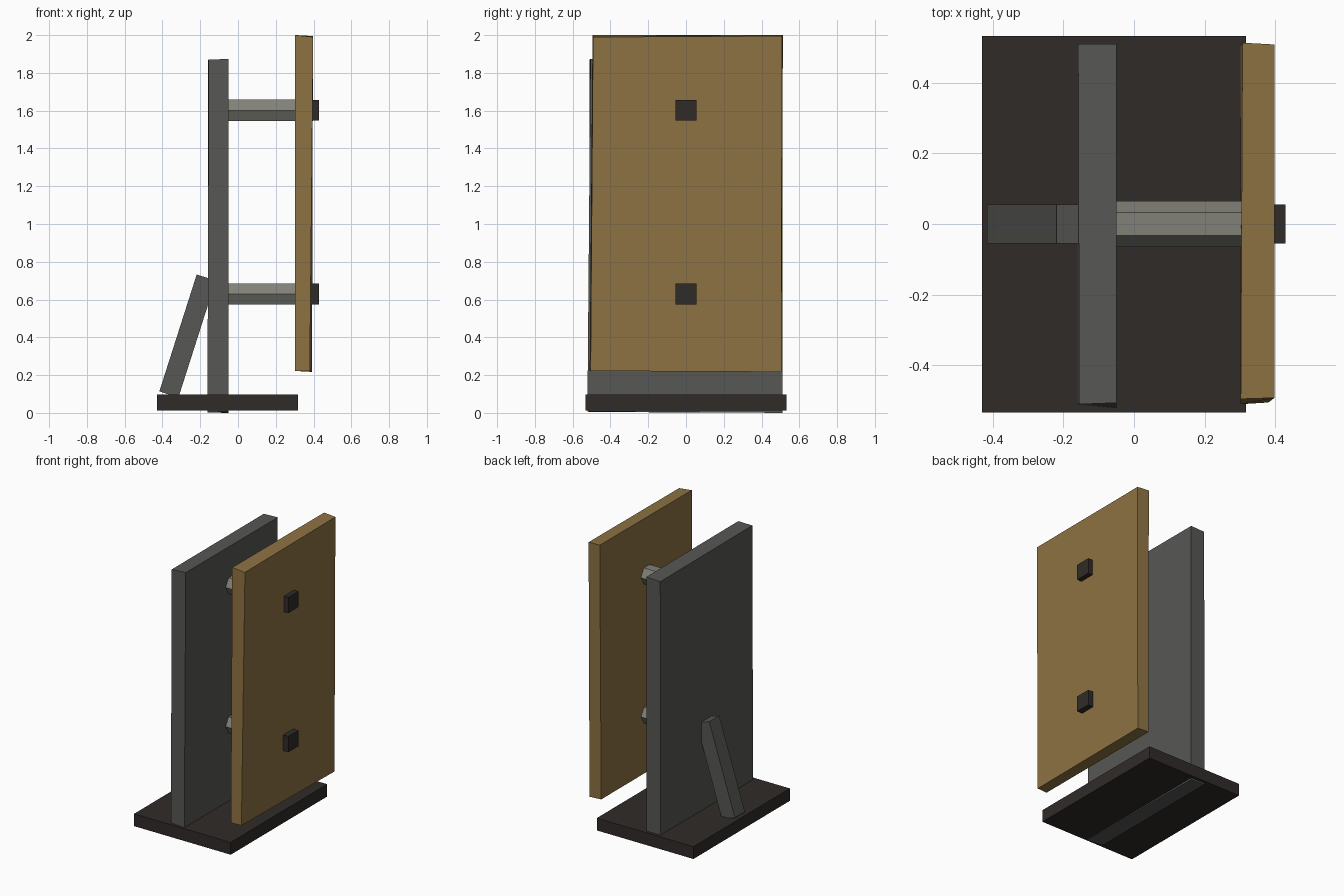
import bpy
from math import atan2, pi
from mathutils import Matrix

if "Cube" in bpy.data.objects:
    bpy.data.objects.remove(bpy.data.objects["Cube"])


def material(name, rgb):
    m = bpy.data.materials.new(name)
    m.diffuse_color = (*rgb, 1)
    m.use_nodes = True
    m.node_tree.nodes["Principled BSDF"].inputs["Base Color"].default_value = m.diffuse_color
    return m


DARK = material("dark_iron", (0.03, 0.024, 0.022))
STEEL = material("grey_steel", (0.095, 0.095, 0.09))
LIGHT = material("light_steel", (0.22, 0.22, 0.19))
WOOD = material("ochre_board", (0.27, 0.17, 0.055))


def add(name, verts, faces, mat):
    me = bpy.data.meshes.new(name)
    me.from_pydata(verts, [], faces)
    me.materials.append(mat)
    ob = bpy.data.objects.new(name, me)
    bpy.context.collection.objects.link(ob)
    return ob


def loft(name, bottom, top, mat):
    """Solid between two matching counter-clockwise rings."""
    n = len(bottom)
    faces = [tuple(reversed(range(n))), tuple(range(n, 2 * n))]
    faces += [(i, (i + 1) % n, n + (i + 1) % n, n + i) for i in range(n)]
    return add(name, bottom + top, faces, mat)


def box(name, x, y, z, mat):
    ring = [(x[0], y[0]), (x[1], y[0]), (x[1], y[1]), (x[0], y[1])]
    return loft(name, [(*p, z[0]) for p in ring], [(*p, z[1]) for p in ring], mat)


# Base plate
box("base_plate", (-0.43, 0.317), (-0.533, 0.532), (0.012, 0.098), DARK)

# Slightly uneven upright slab, running just through the base
loft("back_slab",
     [(-0.162, -0.51, 0.004), (-0.05, -0.522, 0.008), (-0.05, 0.51, 0.0), (-0.16, 0.51, 0.002)],
     [(-0.155, -0.51, 1.87), (-0.05, -0.506, 1.874), (-0.05, 0.51, 1.872), (-0.158, 0.51, 1.868)],
     STEEL)

# Slightly uneven front board
loft("front_board",
     [(0.302, -0.51, 0.222), (0.38, -0.505, 0.222), (0.392, 0.505, 0.217), (0.302, 0.505, 0.222)],
     [(0.302, -0.495, 2.0), (0.398, -0.492, 1.99), (0.397, 0.508, 1.995), (0.307, 0.513, 2.0)],
     WOOD)

# Hexagonal spacer rods with square bolt heads
HEX = [(-0.032, -0.056), (0.032, -0.056), (0.065, 0), (0.032, 0.056), (-0.032, 0.056), (-0.065, 0)]
for label, h in (("lower", 0.63), ("upper", 1.602)):
    loft(label + "_spacer_rod",
         [(-0.07, y, h + z) for y, z in HEX], [(0.33, y, h + z) for y, z in HEX], LIGHT)
    box(label + "_bolt_head", (0.35, 0.428), (-0.055, 0.055), (h - 0.055, h + 0.055), DARK)

# Leaning brace behind the slab
brace = box("rear_brace", (-0.053, 0.053), (-0.055, 0.055), (-0.325, 0.325), STEEL)
brace.matrix_world = Matrix.Translation((-0.267, 0, 0.407)) @ Matrix.Rotation(atan2(0.197, 0.617), 4, "Y")
